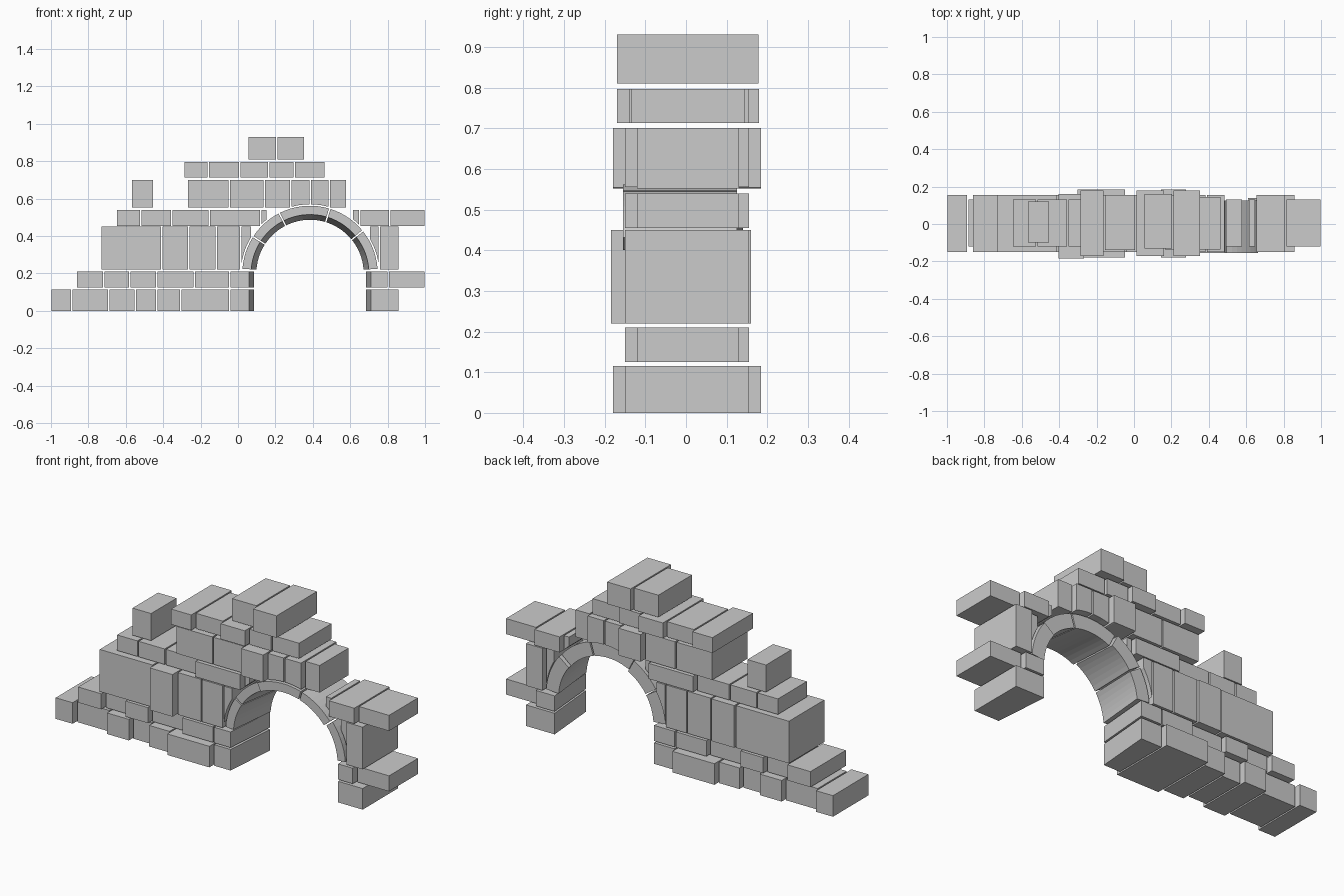
import bpy, bmesh, math

if "Cube" in bpy.data.objects:
    bpy.data.objects.remove(bpy.data.objects["Cube"])

CX, CZ = 0.385, 0.20          # arch centre
LEG_F, LEG_B = 0.325, 0.30    # opening half widths at front and back
GAP = 0.004                   # half width of a mortar joint
THIN, MID, DEEP = (-.12, .13), (-.15, .155), (-.18, .185)   # stone front/back


def make(name, verts, faces):
    me = bpy.data.meshes.new(name)
    bm = bmesh.new()
    vs = [bm.verts.new(v) for v in verts]
    for f in faces:
        bm.faces.new([vs[i] for i in f])
    bmesh.ops.recalc_face_normals(bm, faces=bm.faces)
    bm.to_mesh(me)
    bm.free()
    ob = bpy.data.objects.new(name, me)
    bpy.context.collection.objects.link(ob)
    return ob


def loft(name, loops, closed_ends=True):
    """Skin a row of equal-length loops and cap both ends."""
    n = len(loops[0])
    verts = [v for loop in loops for v in loop]
    faces = [(n * i + k, n * i + (k + 1) % n, n * i + n + (k + 1) % n, n * i + n + k)
             for i in range(len(loops) - 1) for k in range(n)]
    faces += [tuple(range(n)), tuple(range(len(verts) - n, len(verts)))]
    return make(name, verts, faces)


def arc_point(radius, angle, y):
    return (CX + radius * math.cos(angle), y, CZ + radius * math.sin(angle))


# Hidden cylinder that trims stones around the arch ring
N = 72
cutter = loft("arch_cutter", [[arc_point(.37, math.tau * i / N, y) for i in range(N)]
                              for y in (-.4, .4)])
cutter.hide_render = True
cutter.hide_viewport = True


def stone(name, x0, x1, depth, z0, z1, jamb=None):
    y0, y1 = depth
    fl = bl = x0
    fr = br = x1
    # jamb stones get one end splayed to follow the tapering opening
    if jamb == "L":
        fr, br = CX - LEG_F, CX - LEG_B
    elif jamb == "R":
        fl, bl = CX + LEG_F, CX + LEG_B
    plan = [(fl, y0), (fr, y0), (br, y1), (bl, y1)]
    ob = loft(name, [[(x, y, z) for x, y in plan] for z in (z0, z1)])
    if z0 > .215 and z0 < .6 and x1 > 0 and x0 < .755:
        m = ob.modifiers.new("arch_cut", "BOOLEAN")
        m.operation = "DIFFERENCE"
        m.solver = "EXACT"
        m.object = cutter


def course(name, z0, z1, runs, depths, special={}):
    """Lay runs of stones between joints, cycling through the given depths."""
    i = 0
    for side, joints in enumerate(runs):
        for k, (a, b) in enumerate(zip(joints, joints[1:])):
            jamb = None
            if z1 < .215:
                if side == 0 and k == len(joints) - 2:
                    jamb = "L"
                elif side == 1 and k == 0:
                    jamb = "R"
            depth = MID if jamb else special.get(i, depths[i % len(depths)])
            stone(f"{name}_stone_{i + 1}", a + GAP, b - GAP, depth, z0, z1, jamb)
            i += 1


# Courses from the ground up
course("base", 0, .115,
       [[-1, -.89, -.69, -.55, -.435, -.305, -.043, .09], [.675, .862]],
       [MID, THIN], {5: DEEP})
course("second", .125, .21,
       [[-.864, -.717, -.578, -.435, -.235, -.043, .09], [.675, .802, 1.0]],
       [MID, THIN])
course("tall", .22, .45,
       [[-.734, -.407, -.262, -.115, .015, .074], [.702, .755, .862]],
       [MID, THIN], {1: (-.185, .16), 3: MID})
course("fourth", .455, .54,
       [[-.65, -.52, -.355, -.155, .121, .157], [.611, .651, .811, 1.0]],
       [THIN], {3: MID, 6: MID})
course("loose", .552, .70, [[-.571, -.451]], [(-.10, .12)])
course("crown", .552, .70,
       [[-.271, -.046, .141, .282, .385, .489, .581]],
       [MID], {2: DEEP, 5: THIN})
course("sixth", .713, .797, [[-.289, -.16, .01, .164, .3, .467]],
       [(-.17, .18), (-.14, .155)], {4: (-.135, .145)})
course("top", .81, .93, [[.051, .206, .356]], [(-.13, .16), (-.17, .178)])

# Arch stones: curved wedges whose inner face tapers towards the back
breaks = [3.3, 39, 73, 117, 147, 176.7]
for i, (a0, a1) in enumerate(zip(breaks, breaks[1:])):
    y0, y1 = (-.155, .125) if i in (1, 2) else (-.14, .14)
    a0, a1 = a0 + .7, a1 - .7
    steps = max(5, round((a1 - a0) / 5))
    loops = []
    for s in range(steps + 1):
        a = math.radians(a0 + (a1 - a0) * s / steps)
        loops.append([arc_point(.315, a, y0), arc_point(.362, a, y0),
                      arc_point(.362, a, y1), arc_point(.287, a, y1)])
    loft(f"arch_stone_{i + 1}", loops)
